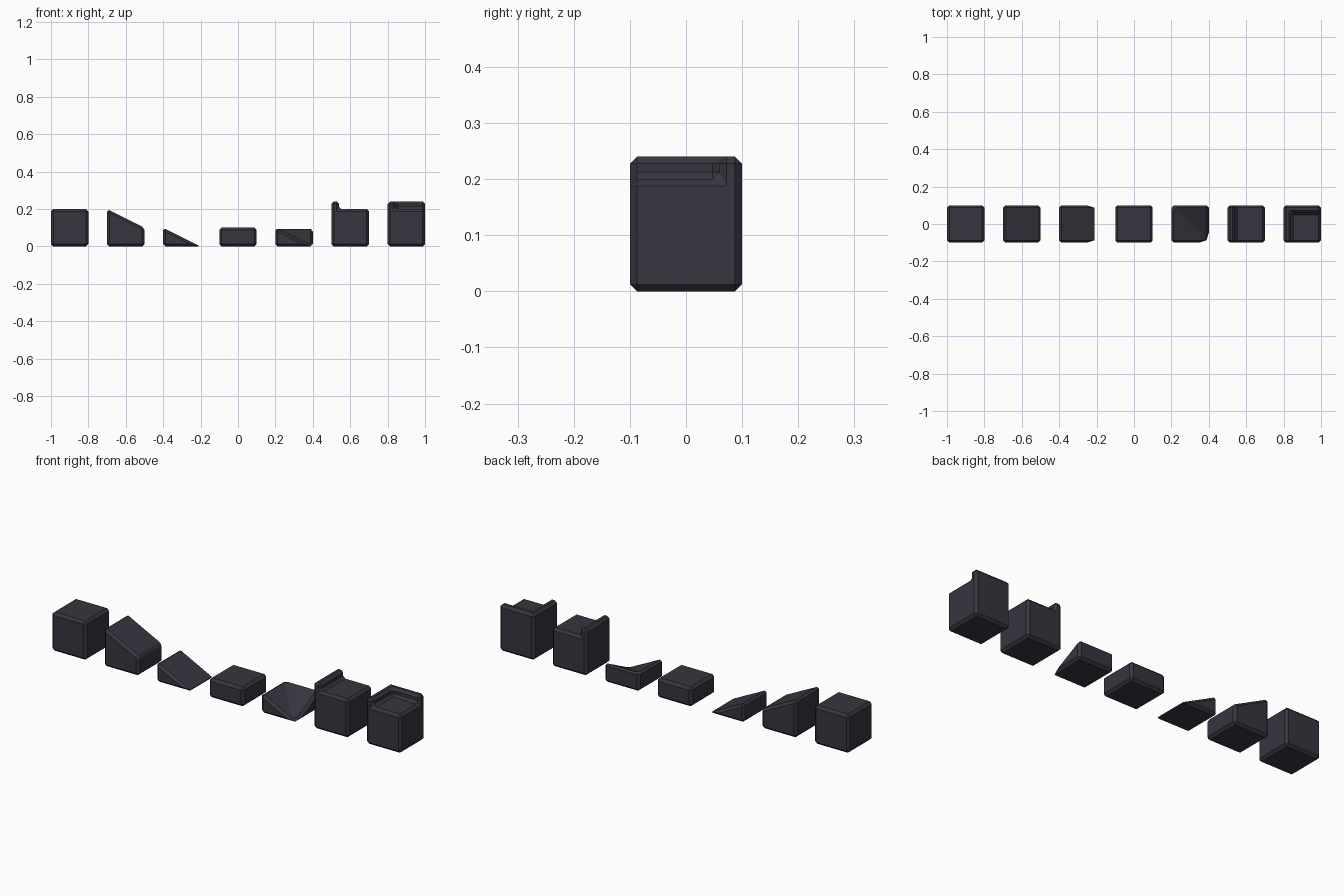
import bpy
import bmesh

if "Cube" in bpy.data.objects:
    bpy.data.objects.remove(bpy.data.objects["Cube"])

BEVEL = 0.0125
H = 0.1  # half width of a block

mat = bpy.data.materials.new("dark_stone")
mat.diffuse_color = (0.04, 0.035, 0.05, 1.0)
mat.use_nodes = True
mat.node_tree.nodes["Principled BSDF"].inputs["Base Color"].default_value = mat.diffuse_color


def make_block(name, cx, verts, faces):
    """Flat-shaded block with chamfered edges, centred on cx."""
    bm = bmesh.new()
    vs = [bm.verts.new(v) for v in verts]
    for f in faces:
        bm.faces.new([vs[i] for i in f])
    bmesh.ops.recalc_face_normals(bm, faces=bm.faces)
    me = bpy.data.meshes.new(name)
    bm.to_mesh(me)
    bm.free()
    me.materials.append(mat)
    ob = bpy.data.objects.new(name, me)
    ob.location.x = cx
    bpy.context.collection.objects.link(ob)
    mod = ob.modifiers.new("chamfer", 'BEVEL')
    mod.width = BEVEL
    mod.segments = 1
    mod.limit_method = 'ANGLE'
    mod.use_clamp_overlap = False
    return ob


def prism(name, cx, profile):
    """Extrude an x-z profile along the full depth."""
    n = len(profile)
    verts = [(x, y, z) for y in (-H, H) for x, z in profile]
    faces = [tuple(range(n)), tuple(range(n, 2 * n))]
    faces += [(i, (i + 1) % n, (i + 1) % n + n, i + n) for i in range(n)]
    return make_block(name, cx, verts, faces)


# blocks with a constant cross-section
prism("full_block", -0.9, [(-H, 0), (H, 0), (H, 0.2), (-H, 0.2)])
prism("upper_slope_block", -0.6, [(-H, 0), (H, 0), (H, 0.1), (-H, 0.2)])
prism("lower_slope_block", -0.3, [(-H, 0), (H, 0), (-H, 0.1)])
prism("half_block", 0.0, [(-H, 0), (H, 0), (H, 0.1), (-H, 0.1)])
prism("edge_lip_block", 0.6,
      [(-H, 0), (H, 0), (H, 0.2), (-0.06, 0.2), (-0.06, 0.24), (-H, 0.24)])

# inner corner slope: two slopes meeting in a diagonal valley
base = [(-H, -H, 0), (H, -H, 0), (H, H, 0), (-H, H, 0)]
make_block("corner_slope_block", 0.3,
           base + [(-H, -H, 0.1), (H, H, 0.1), (-H, H, 0.1)],
           [(0, 1, 2, 3), (0, 1, 4), (1, 2, 5), (2, 3, 6, 5),
            (3, 0, 4, 6), (4, 1, 6), (1, 5, 6)])

# corner lip: raised rim along the left and back edges
rim = [(-H, -H), (-0.06, -H), (-0.06, 0.06), (H, 0.06), (H, H), (-H, H)]
floor = [(-0.06, -H), (H, -H), (H, 0.06), (-0.06, 0.06)]
make_block("corner_lip_block", 0.9,
           base + [(x, y, 0.24) for x, y in rim] + [(x, y, 0.2) for x, y in floor],
           [(0, 1, 2, 3), (4, 5, 6, 7, 8, 9), (10, 11, 12, 13),
            (0, 1, 11, 10, 5, 4), (1, 2, 8, 7, 12, 11), (2, 3, 9, 8),
            (3, 0, 4, 9), (10, 13, 6, 5), (13, 12, 7, 6)])
